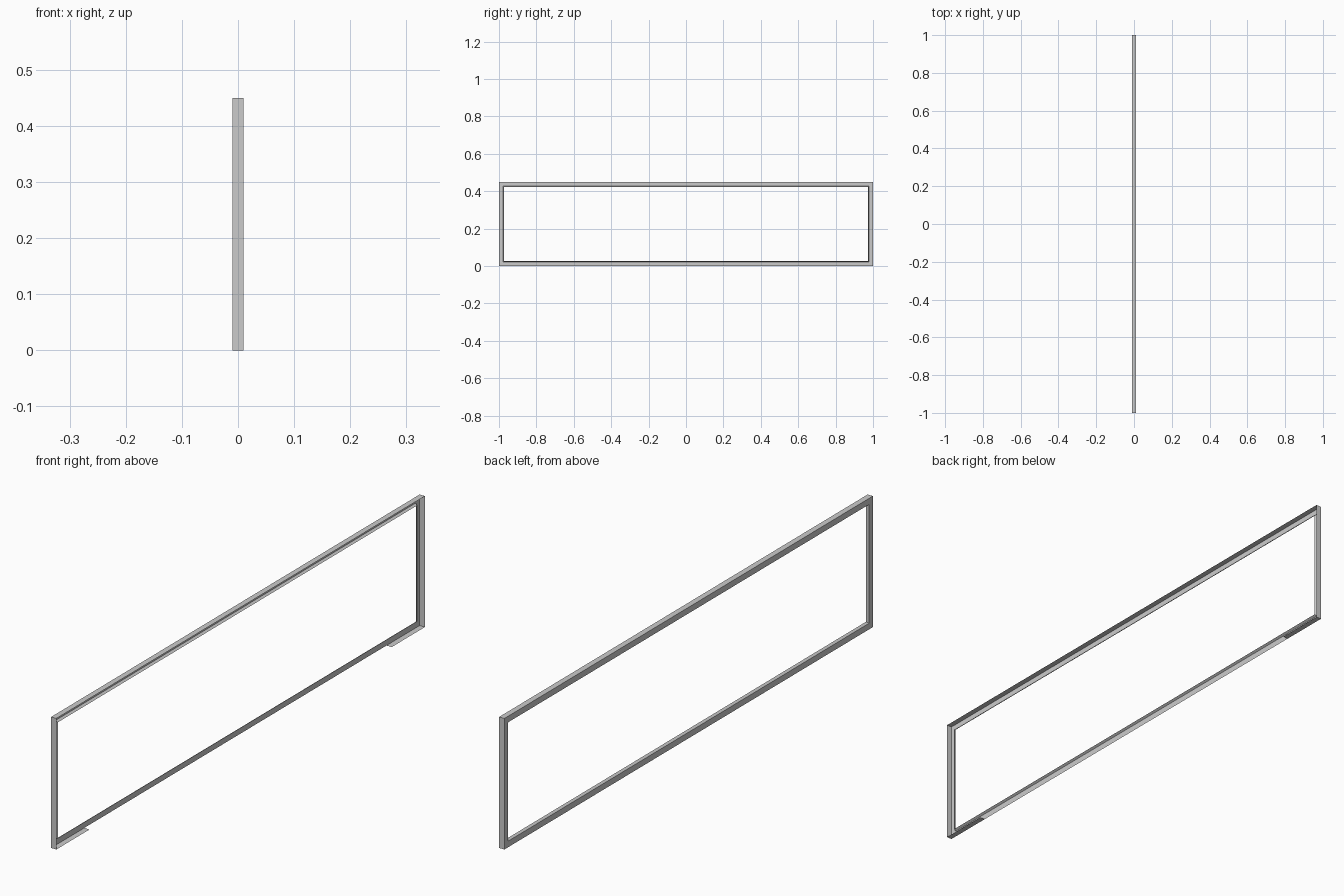
import bpy

if "Cube" in bpy.data.objects:
    bpy.data.objects.remove(bpy.data.objects["Cube"])

HX, HY, H = 0.01, 1.0, 0.45    # half depth, half length, height
LIP = 0.18                     # length of the two bottom lips


def ring(x, inset):
    """Rectangle loop parallel to the outer edge of the frame."""
    a, lo, hi = HY - inset, inset, H - inset
    return [(x, -a, lo), (x, a, lo), (x, a, hi), (x, -a, hi)]


def make(name, verts, faces):
    mesh = bpy.data.meshes.new(name)
    mesh.from_pydata(verts, [], faces)
    mesh.update()
    obj = bpy.data.objects.new(name, mesh)
    bpy.context.collection.objects.link(obj)
    return obj


def bridge(name, a, b, sides=(0, 1, 2, 3)):
    """Sheet strips joining two rectangle loops on the chosen sides."""
    faces = [(i, i + 4, (i + 1) % 4 + 4, (i + 1) % 4) for i in sides]
    return make(name, a + b, faces)


# Flat face of the frame on the -x side
bridge("face_plate", ring(-HX, 0), ring(-HX, 0.021))

# Narrow slanted return around the opening
bridge("inner_return", ring(-HX, 0.021), ring(-0.002, 0.026))

# Outer rim: both ends and the top
bridge("outer_rim", ring(HX, 0), ring(-HX, 0), sides=(1, 2, 3))

# Bottom is open except for a short lip at each end
for name, s in (("front_bottom_lip", -1), ("back_bottom_lip", 1)):
    y0, y1 = sorted((s * HY, s * (HY - LIP)))
    make(name, [(-HX, y0, 0), (-HX, y1, 0), (HX, y1, 0), (HX, y0, 0)], [(0, 1, 2, 3)])
